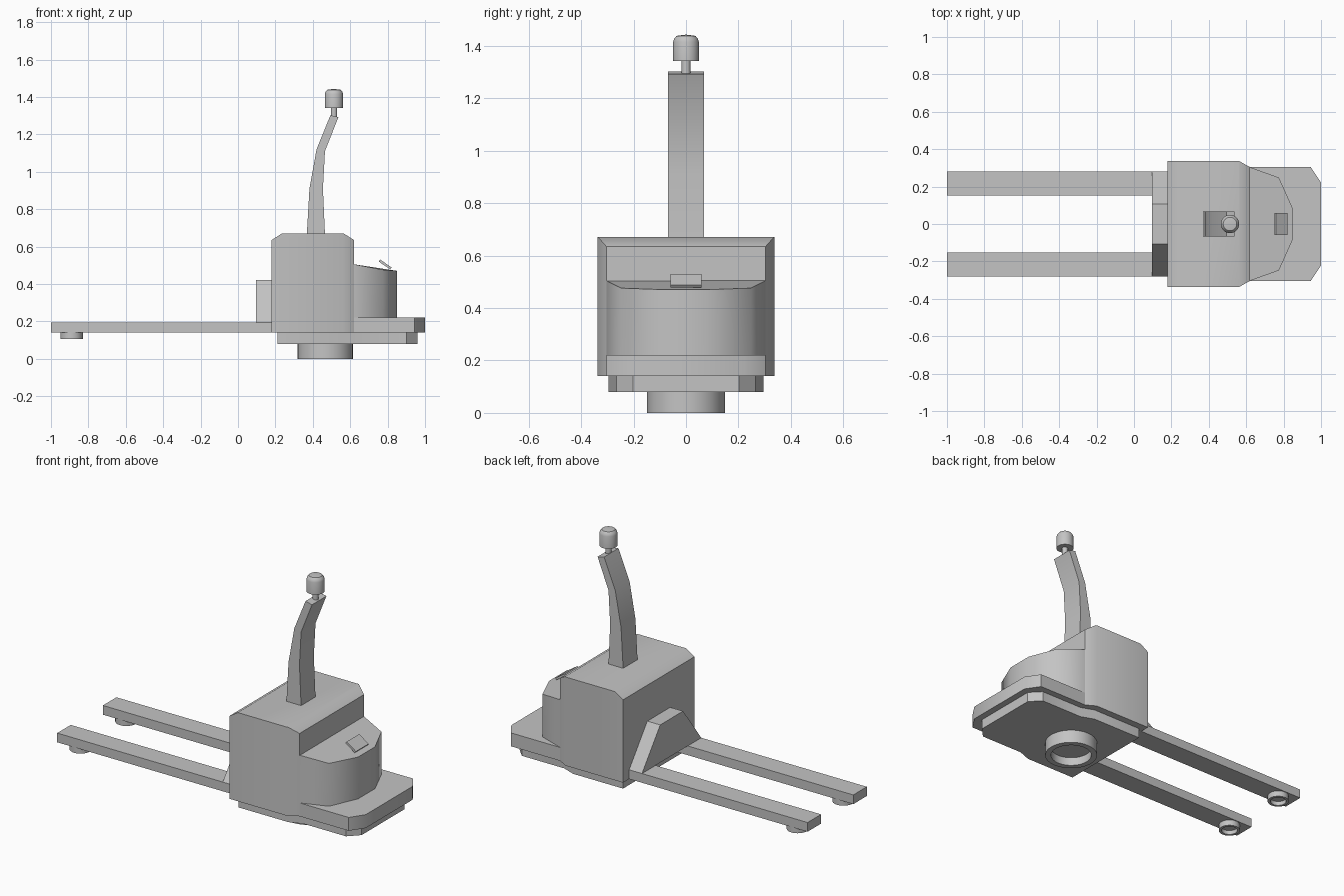
import bpy, bmesh, math
from mathutils import Vector

cube = bpy.data.objects.get("Cube")
if cube:
    bpy.data.objects.remove(cube, do_unlink=True)

GREY = (0.55, 0.55, 0.55, 1.0)
mat = bpy.data.materials.new("plain_grey")
mat.use_nodes = True
mat.diffuse_color = GREY
mat.node_tree.nodes["Principled BSDF"].inputs["Base Color"].default_value = GREY


def finish(name, bm, angle=40):
    """Turn a bmesh into a named, smoothed object."""
    bmesh.ops.recalc_face_normals(bm, faces=bm.faces)
    me = bpy.data.meshes.new(name)
    bm.to_mesh(me)
    bm.free()
    me.materials.append(mat)
    ob = bpy.data.objects.new(name, me)
    bpy.context.collection.objects.link(ob)
    bpy.ops.object.select_all(action='DESELECT')
    ob.select_set(True)
    bpy.context.view_layer.objects.active = ob
    bpy.ops.object.shade_smooth_by_angle(angle=math.radians(angle))
    return ob


def extrude(points, depth):
    """Closed 3D outline swept along a vector."""
    bm = bmesh.new()
    face = bm.faces.new([bm.verts.new(p) for p in points])
    res = bmesh.ops.extrude_face_region(bm, geom=[face], use_keep_orig=True)
    moved = [v for v in res["geom"] if isinstance(v, bmesh.types.BMVert)]
    bmesh.ops.translate(bm, verts=moved, vec=depth)
    return bm


def mirrored(half):
    """Plan outline from its +y half, mirrored to -y."""
    return half + [(x, -y) for x, y in reversed(half)]


def plan(name, half, z0, z1):
    return finish(name, extrude([(x, y, z0) for x, y in mirrored(half)], (0, 0, z1 - z0)))


def side(name, profile, half_width):
    pts = [(x, -half_width, z) for x, z in profile]
    return finish(name, extrude(pts, (0, 2 * half_width, 0)))


def lathe(name, profile, centre, steps=32):
    """Spin an (r, z) profile around a vertical axis."""
    bm = bmesh.new()
    vs = [bm.verts.new((r, 0, z)) for r, z in profile]
    edges = [bm.edges.new(e) for e in zip(vs, vs[1:])]
    bmesh.ops.spin(bm, geom=vs + edges, axis=(0, 0, 1), cent=(0, 0, 0),
                   angle=2 * math.pi, steps=steps, use_duplicate=False)
    bmesh.ops.remove_doubles(bm, verts=bm.verts, dist=1e-4)
    bmesh.ops.translate(bm, verts=bm.verts, vec=(centre[0], centre[1], 0))
    return finish(name, bm)


# Main body: block with cut rear corners and two sloped top edges
body_plan = [(0.18, 0.338), (0.56, 0.338), (0.62, 0.304)]
bm = extrude([(x, y, 0.14) for x, y in mirrored(body_plan)], (0, 0, 0.53))
for a, b in (((0.18, 0.635), (0.235, 0.67)), ((0.565, 0.67), (0.62, 0.635))):
    normal = Vector((a[1] - b[1], 0, b[0] - a[0]))
    cut = bmesh.ops.bisect_plane(bm, geom=bm.verts[:] + bm.edges[:] + bm.faces[:],
                                 plane_co=(a[0], 0, a[1]), plane_no=normal, clear_outer=True)
    rim = [e for e in cut["geom_cut"] if isinstance(e, bmesh.types.BMEdge)]
    bmesh.ops.edgeloop_fill(bm, edges=rim)
finish("main_body", bm)

# Hood with a top falling away from the body
hood_half = [(0.61, 0.304), (0.62, 0.304), (0.775, 0.248), (0.85, 0.08)]
bm = extrude([(x, y, 0.21) for x, y in mirrored(hood_half)], (0, 0, 0.27))
for v in bm.verts:
    if v.co.z > 0.4:
        v.co.z = 0.505 if v.co.x < 0.7 else 0.476 if v.co.x < 0.8 else 0.47
finish("hood", bm, 50)

# Tilted control plate on the hood
side("control_plate", [(0.752, 0.52), (0.76, 0.53), (0.822, 0.488), (0.814, 0.478)], 0.06)

# Standing platform and the chassis under it
plan("platform", [(0.6, 0.304), (0.945, 0.304), (1.0, 0.222)], 0.14, 0.22)
plan("chassis", [(0.21, 0.295), (0.54, 0.295), (0.62, 0.265), (0.9, 0.265), (0.96, 0.203)],
     0.08, 0.14)

# Fork carriage: tapered plate on the body's fork side
bm = extrude([(0.095, y, z) for y, z in
              ((-0.28, 0.195), (0.28, 0.195), (0.108, 0.42), (-0.108, 0.42))], (0.085, 0, 0))
finish("fork_carriage", bm)

# Forks, each with a hollow roller
for name, s in (("left", 1), ("right", -1)):
    pts = [(-1.0, s * 0.152, 0.14), (0.18, s * 0.152, 0.14),
           (0.18, s * 0.28, 0.14), (-1.0, s * 0.28, 0.14)]
    finish(name + "_fork", extrude(pts, (0, 0, 0.055)))
    lathe(name + "_fork_roller",
          [(0.06, 0.14), (0.06, 0.105), (0.045, 0.105), (0.045, 0.13), (0, 0.13)],
          (-0.89, s * 0.216))

# Drive wheel with a recessed underside
lathe("drive_wheel", [(0.148, 0.08), (0.148, 0), (0.115, 0), (0.115, 0.05), (0, 0.05)], (0.467, 0))

# Curved tiller arm
side("tiller_arm", [(0.368, 0.665), (0.382, 0.91), (0.42, 1.12), (0.494, 1.302),
                    (0.537, 1.292), (0.465, 1.11), (0.454, 0.91), (0.465, 0.665)], 0.068)

# Stem and rounded knob
lathe("knob_stem", [(0.017, 1.28), (0.017, 1.35)], (0.513, 0), 24)
lathe("knob", [(0, 1.342), (0.049, 1.342), (0.049, 1.415), (0.045, 1.428),
               (0.036, 1.438), (0, 1.443)], (0.513, 0))
